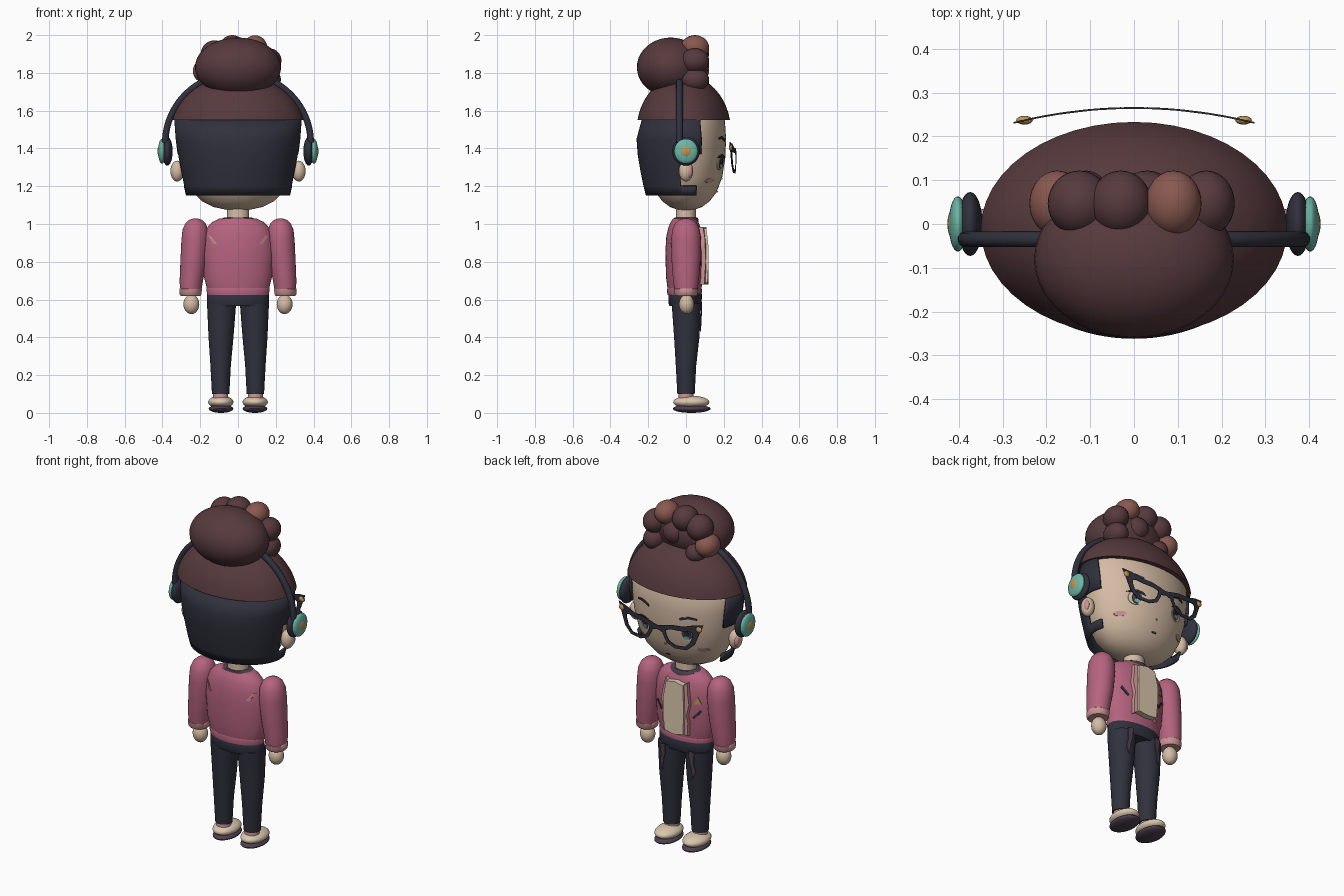
import bpy, bmesh, math

cube = bpy.data.objects.get("Cube")
if cube:
    bpy.data.objects.remove(cube, do_unlink=True)

COLOURS = {
    "skin": (.66, .50, .37), "navy": (.030, .031, .047), "brown_hair": (.095, .042, .047),
    "light_curl": (.25, .10, .08), "pink": (.46, .125, .21), "pale_pink": (.60, .29, .29),
    "teal": (.15, .47, .38), "gold": (.54, .31, .09), "plum": (.075, .05, .08),
    "cream": (.70, .57, .42),
}
MATS = {}
for key, rgb in COLOURS.items():
    m = bpy.data.materials.new(key)
    m.use_nodes = True
    m.diffuse_color = (*rgb, 1)
    m.node_tree.nodes["Principled BSDF"].inputs["Base Color"].default_value = (*rgb, 1)
    MATS[key] = m
SIDES = (("left", 1), ("right", -1))


def finish(name, bm, mat, angle=40):
    bmesh.ops.recalc_face_normals(bm, faces=bm.faces)
    me = bpy.data.meshes.new(name)
    bm.to_mesh(me)
    bm.free()
    ob = bpy.data.objects.new(name, me)
    bpy.context.collection.objects.link(ob)
    me.materials.append(MATS[mat])
    bpy.ops.object.select_all(action='DESELECT')
    ob.select_set(True)
    bpy.context.view_layer.objects.active = ob
    bpy.ops.object.shade_smooth_by_angle(angle=math.radians(angle))
    return ob


def ball(name, mat, loc, size, segs=32):
    bm = bmesh.new()
    bmesh.ops.create_uvsphere(bm, u_segments=segs, v_segments=segs // 2, radius=1)
    for v in bm.verts:
        v.co = [v.co[i] * size[i] + loc[i] for i in range(3)]
    return finish(name, bm, mat)


def loft(name, mat, rings, segs=40, keep=None):
    """Elliptical rings (z, cx, cy, rx, ry); keep(x, y, z) filters faces of an open shell."""
    bm = bmesh.new()
    loops = [[bm.verts.new((cx + rx * math.cos(2 * math.pi * i / segs),
                            cy + ry * math.sin(2 * math.pi * i / segs), z))
              for i in range(segs)] for z, cx, cy, rx, ry in rings]
    for a, b in zip(loops, loops[1:]):
        for i in range(segs):
            j = (i + 1) % segs
            bm.faces.new((a[i], a[j], b[j], b[i]))
    if keep:
        bad = [f for f in bm.faces if not keep(*f.calc_center_median())]
        bmesh.ops.delete(bm, geom=bad, context='FACES')
    else:
        bm.faces.new(loops[0])
        bm.faces.new(loops[-1])
    return finish(name, bm, mat)


def surface(rings, side=1):
    """Return y(x, z) on the front (+1) or back (-1) of a loft."""
    def y(x, z):
        lo, hi = rings[0], rings[-1]
        for a, b in zip(rings, rings[1:]):
            if a[0] <= z <= b[0]:
                lo, hi = a, b
        t = min(1, max(0, (z - lo[0]) / (hi[0] - lo[0])))
        cx, cy, rx, ry = [p + (q - p) * t for p, q in zip(lo[1:], hi[1:])]
        return cy + side * ry * math.sqrt(max(0, 1 - ((x - cx) / rx) ** 2))
    return y


def plate(name, mat, outer, surf, lift=.004, inner=None, depth=.004):
    """Thin plate of an (x, z) outline laid on a surface; inner makes it a frame."""
    bm = bmesh.new()

    def layer(pts, d):
        return [bm.verts.new((x, surf(x, z) + d, z)) for x, z in pts]
    o1, o2 = layer(outer, lift), layer(outer, lift - depth)
    n = len(outer)
    if inner:
        i1, i2 = layer(inner, lift), layer(inner, lift - depth)
        quads = ((o1, i1), (o2, i2), (o1, o2), (i1, i2))
    else:
        bm.faces.new(o1)
        bm.faces.new(o2)
        quads = ((o1, o2),)
    for a, b in quads:
        for k in range(n):
            j = (k + 1) % n
            bm.faces.new((a[k], a[j], b[j], b[k]))
    return finish(name, bm, mat, 30)


def oval(cx, cz, rx, rz, n=20):
    return [(cx + rx * math.cos(2 * math.pi * i / n), cz + rz * math.sin(2 * math.pi * i / n))
            for i in range(n)]


def flip(pts, s):
    return [(s * x, z) for x, z in pts]


# Head, cropped hair shell and dome of hair
HEAD = [(z, 0, 0, rx, ry) for z, rx, ry in (
    (1.075, .06, .04), (1.09, .13, .085), (1.12, .19, .125), (1.17, .24, .163), (1.25, .28, .192),
    (1.35, .305, .208), (1.45, .318, .212), (1.55, .322, .206), (1.62, .28, .17))]
loft("head", "skin", HEAD, 64)
face = surface(HEAD)


def cropped(x, y, z):
    return y < (.08 if z > 1.37 else -.025 if z > 1.2 else .05)


loft("cropped_hair", "navy", [(z, 0, 0, rx, ry) for z, rx, ry in (
    (1.15, .275, .212), (1.2, .287, .225), (1.29, .305, .243), (1.37, .32, .256),
    (1.45, .33, .262), (1.55, .337, .235))], 96, cropped)
rim = bpy.context.object.modifiers.new("thickness", 'SOLIDIFY')
rim.thickness = .012
loft("hair_dome", "brown_hair", [(1.49 + .3 * math.sin(a), 0, -.012, .357 * math.cos(a), .25 * math.cos(a))
     for a in [math.radians(11.5 + 7.5 * i) for i in range(11)]], 48)

# Bun with a wreath of curls
ball("hair_bun", "brown_hair", (0, -.08, 1.83), (.228, .18, .157), 40)
for i, (x, z, r, mat) in enumerate((
        (.09, 1.935, .064, "light_curl"), (-.03, 1.93, .07, "brown_hair"), (-.125, 1.90, .072, "brown_hair"),
        (.165, 1.865, .065, "brown_hair"), (.165, 1.765, .062, "brown_hair"),
        (-.175, 1.81, .064, "light_curl"), (-.11, 1.755, .06, "brown_hair"), (.03, 1.84, .07, "brown_hair"))):
    ball(f"curl_{i + 1}", mat, (x, .047, z), (r, .075, r))

# Headphones
curve = bpy.data.curves.new("headphone_band", 'CURVE')
curve.dimensions = '3D'
curve.bevel_depth = .018
curve.bevel_resolution = 3
curve.use_fill_caps = True
sp = curve.splines.new('POLY')
sp.points.add(40)
for i, p in enumerate(sp.points):
    a = math.pi * i / 40
    p.co = (.385 * math.cos(a), -.035, 1.43 + .37 * math.sin(a), 1)
curve.materials.append(MATS["navy"])
bpy.context.collection.objects.link(bpy.data.objects.new("headphone_band", curve))
for side, s in SIDES:
    ball(f"{side}_ear_cushion", "navy", (s * .374, 0, 1.385), (.028, .073, .076))
    ball(f"{side}_ear_cup", "teal", (s * .402, 0, 1.385), (.021, .063, .066))
    ball(f"{side}_cup_badge", "gold", (s * .415, 0, 1.385), (.011, .032, .032), 16)
    ball(f"{side}_ear", "skin", (s * .322, 0, 1.28), (.036, .038, .055))
    ball(f"{side}_inner_ear", "pale_pink", (s * .343, .015, 1.278), (.014, .02, .032), 16)


# Face details and cat-eye glasses
def bow(x, z):
    return .263 - .45 * x * x


FRAME = [(.03, 1.385), (.09, 1.40), (.16, 1.405), (.22, 1.425), (.275, 1.435), (.25, 1.375),
         (.225, 1.31), (.18, 1.272), (.11, 1.268), (.06, 1.29), (.035, 1.335)]
HOLE = [(.052, 1.363), (.09, 1.374), (.15, 1.377), (.195, 1.385), (.213, 1.378), (.213, 1.355),
        (.2, 1.32), (.17, 1.29), (.115, 1.286), (.075, 1.305), (.057, 1.335)]
LASH = [(.09, 1.345), (.105, 1.362), (.14, 1.37), (.175, 1.362), (.195, 1.35), (.17, 1.35), (.14, 1.357), (.11, 1.35)]
for side, s in SIDES:
    plate(f"{side}_glasses_rim", "navy", flip(FRAME, s), bow, inner=flip(HOLE, s))
    ball(f"{side}_glasses_stud", "gold", (s * .25, .237, 1.405), (.019, .01, .017), 16)
    plate(f"{side}_eye_white", "cream", oval(s * .14, 1.325, .04, .038), face, .004)
    plate(f"{side}_iris", "plum", oval(s * .135, 1.327, .025, .034), face, .007)
    plate(f"{side}_iris_glow", "teal", oval(s * .135, 1.306, .016, .011), face, .010)
    plate(f"{side}_pupil", "navy", oval(s * .135, 1.333, .011, .016), face, .010)
    plate(f"{side}_eyelash", "navy", flip(LASH, s), face, .009)
    plate(f"{side}_cheek_blush", "pale_pink", oval(s * .2, 1.23, .026, .013), face)
    dz = 0 if s > 0 else -.03
    plate(f"{side}_eyebrow", "navy", [(s * x, z + dz) for x, z in
          ((.1, 1.437), (.15, 1.452), (.19, 1.447), (.19, 1.457), (.15, 1.465), (.1, 1.452))], face, .006)
plate("glasses_bridge", "navy", [(-.045, 1.34), (0, 1.355), (.045, 1.34), (.045, 1.385), (0, 1.378), (-.045, 1.385)], bow)
plate("nose", "pale_pink", oval(0, 1.24, .007, .005, 10), face, .005)
plate("mouth", "plum", oval(0, 1.17, .017, .004, 12), face, .005)

# Neck and jacket
loft("neck", "skin", [(z, 0, 0, r, r * .9) for z, r in ((1.0, .062), (1.05, .058), (1.1, .058))], 24)
TORSO = [(z, 0, -.008, rx, ry) for z, rx, ry in (
    (.63, .155, .085), (.66, .165, .09), (.72, .18, .098), (.85, .19, .101),
    (.93, .184, .097), (.98, .165, .086), (1.01, .138, .074), (1.028, .1, .062))]
loft("jacket", "pink", TORSO, 48)
loft("jacket_collar", "plum", [(1.0, 0, 0, .10, .068), (1.025, 0, 0, .093, .066), (1.034, 0, 0, .075, .06)], 32)
loft("jacket_hem", "pink", [(.625, 0, -.008, .162, .09), (.65, 0, -.008, .168, .093), (.66, 0, -.008, .166, .09)], 48)
front, back = surface(TORSO), surface(TORSO, -1)
plate("shirt_panel", "cream", [(-.06, .69), (0, .68), (.06, .69), (.066, .78), (.066, .88), (.055, .975),
      (0, .985), (-.055, .975), (-.066, .88), (-.066, .78)], front, .034, depth=.04)
LAPEL = [(.06, .69), (.078, .68), (.083, .76), (.076, .8), (.09, .87), (.082, .92), (.07, .985), (.052, .975), (.064, .88), (.064, .78)]
for side, s in SIDES:
    plate(f"{side}_lapel", "pale_pink", flip(LAPEL, s), front, .022, depth=.03)
    plate(f"{side}_pocket_slit", "navy", flip([(.098, .79), (.107, .782), (.143, .825), (.137, .836)], s), front, .006)
    plate(f"{side}_shoulder_slash", "pale_pink",
          flip([(.16, .94), (.142, .935), (.112, .895), (.13, .895)], s), back, -.002)
plate("jacket_badge", "gold", [(-.105, .87), (-.145, .87), (-.125, .91)], front, .006)

# Sleeves and hands
for side, s in SIDES:
    loft(f"{side}_sleeve", "pink", [(z, s * cx, 0, rx, ry) for z, cx, rx, ry in (
        (.64, .251, .056, .06), (.7, .247, .062, .068), (.8, .236, .069, .076), (.91, .228, .072, .079),
        (.97, .226, .068, .073), (1.005, .225, .053, .057), (1.022, .225, .034, .037), (1.029, .225, .012, .013))], 32)
    loft(f"{side}_cuff", "pale_pink", [(z, s * .251, 0, r, r * 1.06) for z, r in
         ((.62, .052), (.628, .058), (.655, .06), (.662, .055))], 32)
    ball(f"{side}_hand", "skin", (s * .247, .003, .575), (.042, .04, .052), 24)

# Trousers, ankles and shoes
loft("trouser_hips", "navy", [(z, 0, -.005, rx, ry) for z, rx, ry in
     ((.565, .158, .082), (.58, .165, .088), (.63, .163, .089), (.645, .155, .083))], 40)
for side, s in SIDES:
    LEG = [(z, s * cx, cy, rx, ry) for z, cx, cy, rx, ry in (
        (.1, .092, 0, .046, .046), (.25, .092, 0, .054, .054), (.4, .09, .004, .066, .067), (.58, .087, .002, .077, .078))]
    loft(f"{side}_trouser_leg", "navy", LEG, 32)
    shin = surface(LEG)
    plate(f"{side}_trouser_patch", "plum", flip([(.075, .59), (.11, .585), (.105, .52), (.115, .47),
          (.098, .43), (.088, .5), (.078, .53)], s), shin, .007)
    loft(f"{side}_sock", "pale_pink", [(.06, s * .092, 0, .042, .042), (.115, s * .092, 0, .038, .038)], 24)
    ball(f"{side}_shoe_sole", "plum", (s * .09, .03, .022), (.065, .1, .022))
    ball(f"{side}_shoe", "cream", (s * .091, .028, .057), (.067, .096, .034))
